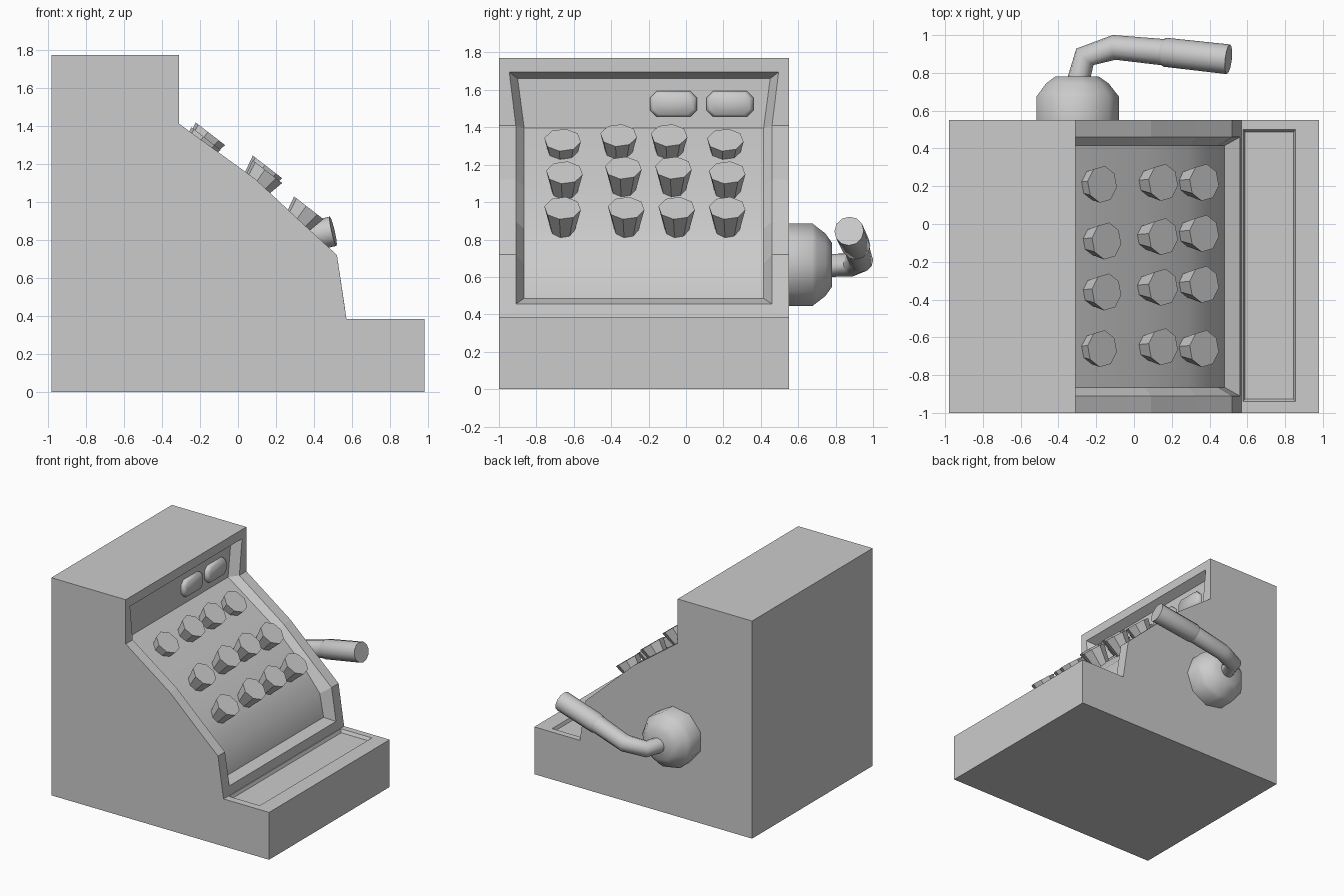
import bpy, bmesh
from math import sin, cos, pi, radians
from mathutils import Vector

if "Cube" in bpy.data.objects:
    bpy.data.objects.remove(bpy.data.objects["Cube"])


def finish(name, bm, smooth=None):
    bmesh.ops.remove_doubles(bm, verts=bm.verts, dist=0.0005)
    bmesh.ops.recalc_face_normals(bm, faces=bm.faces)
    me = bpy.data.meshes.new(name)
    bm.to_mesh(me)
    bm.free()
    ob = bpy.data.objects.new(name, me)
    bpy.context.collection.objects.link(ob)
    if smooth:
        bpy.ops.object.select_all(action='DESELECT')
        ob.select_set(True)
        bpy.context.view_layer.objects.active = ob
        bpy.ops.object.shade_smooth_by_angle(angle=radians(smooth))
    return ob


def loft(bm, rings):
    # bridges closed rings of equal length and caps both ends
    rows = [[bm.verts.new(p) for p in r] for r in rings]
    n = len(rows[0])
    for a, b in zip(rows, rows[1:]):
        for i in range(n):
            j = (i + 1) % n
            bm.faces.new((a[i], a[j], b[j], b[i]))
    bm.faces.new(rows[0][::-1])
    bm.faces.new(rows[-1])


def ring(centre, axis, r, n, up=Vector((0, 0, 1)), turn=0.0):
    axis = axis.normalized()
    u = axis.cross(up).normalized()
    v = u.cross(axis)
    return [centre + r * (cos(turn + 2 * pi * i / n) * u + sin(turn + 2 * pi * i / n) * v)
            for i in range(n)]


# Housing: side profile with a sunken, curved key panel
Y0, Y1 = -1.0, 0.55
edge = [(-.31, 1.77), (-.31, 1.41), (.09, 1.12), (.33, .895), (.52, .72), (.57, .385)]
rim = [(-.31, 1.695), (-.31, 1.41), (.09, 1.12), (.33, .895), (.52, .72), (.56, .455)]
floor = [(-.38, 1.66), (-.38, 1.395), (.06, 1.085), (.29, .86), (.445, .67), (.48, .485)]
bm = bmesh.new()
rows = []
for i, (e, r, f) in enumerate(zip(edge, rim, floor)):
    w = 0.035 if i == 0 else 0.0        # opening flares at the top
    cols = [(e, Y0), (r, -.91 - w), (f, -.865 - w), (f, .415 + w), (r, .46 + w), (e, Y1)]
    rows.append([bm.verts.new((p[0], y, p[1])) for p, y in cols])
for i, (a, b) in enumerate(zip(rows, rows[1:])):
    for c in range(5):
        face = bm.faces.new((a[c], a[c + 1], b[c + 1], b[c]))
        face.smooth = c == 2 and i > 0
for r in (rows[0], rows[-1]):
    bm.faces.new((r[0], r[1], r[4], r[5]))
    bm.faces.new((r[1], r[2], r[3], r[4]))
outer = [(.98, .385), (.98, 0), (-.98, 0), (-.98, 1.77)]
left = [r[0] for r in rows] + [bm.verts.new((x, Y0, z)) for x, z in outer]
right = [r[5] for r in rows] + [bm.verts.new((x, Y1, z)) for x, z in outer]
bm.faces.new(left)
bm.faces.new(right)
for i in range(6, 10):
    if i < 9:
        bm.faces.new((left[i], left[i + 1], right[i + 1], right[i]))
bm.faces.new((left[9], left[0], right[0], right[9]))

# Shallow tray in the drawer top
corners = [left[5], left[6], right[6], right[5]]
def rect(x0, x1, y0, y1, z):
    return [bm.verts.new(p) for p in ((x0, y0, z), (x1, y0, z), (x1, y1, z), (x0, y1, z))]
lip = rect(.577, .855, -.94, .50, .385)
base = rect(.587, .845, -.927, .487, .36)
for a, b in ((corners, lip), (lip, base)):
    for i in range(4):
        j = (i + 1) % 4
        bm.faces.new((a[i], a[j], b[j], b[i]))
bm.faces.new(base)
finish("housing", bm)

# Keys: tapered octagons tilted with the panel
normal = Vector((.61, 0, .79))
key_rows = [
    [(-.168, -.66, 1.332), (-.145, -.36, 1.357), (-.145, -.09, 1.357), (-.168, .21, 1.332)],
    [(.155, -.65, 1.158), (.155, -.335, 1.183), (.155, -.067, 1.183), (.155, .22, 1.158)],
    [(.372, -.66, .968), (.372, -.32, .968), (.372, -.05, .968), (.372, .22, .968)],
]
for r, row in enumerate(key_rows):
    for k, pos in enumerate(row):
        top = Vector(pos)
        bm = bmesh.new()
        loft(bm, [ring(top - normal * .155, normal, .064, 8, turn=.17),
                  ring(top, normal, .099, 8, turn=.17)])
        finish(f"key_{r + 1}_{k + 1}", bm)

# Display windows: chamfered pads
for k, y in enumerate((-.067, .235)):
    bm = bmesh.new()
    rings = []
    for x, s in ((-.40, 1), (-.36, 1), (-.342, .84)):
        hw, hh, c = .126 * s, .068 * s, .035 * s
        pts = [(hw, hh - c), (hw - c, hh), (c - hw, hh), (-hw, hh - c),
               (-hw, c - hh), (c - hw, -hh), (hw - c, -hh), (hw, c - hh)]
        rings.append([Vector((x, y + a, 1.525 + b)) for a, b in pts])
    loft(bm, rings)
    finish(f"display_window_{k + 1}", bm, 50)

# Crank hub on the side
bm = bmesh.new()
Y = Vector((0, 1, 0))
loft(bm, [ring(Vector((-.305, y, .665)), Y, r, 9)
          for y, r in ((.54, .225), (.675, .225), (.70, .205), (.745, .17), (.78, .12))])
finish("crank_hub", bm, 50)


def tube(name, pts, radii, n):
    pts = [Vector(p) for p in pts]
    rings = []
    for i, p in enumerate(pts):
        t = Vector()
        if i > 0:
            t += (p - pts[i - 1]).normalized()
        if i < len(pts) - 1:
            t += (pts[i + 1] - p).normalized()
        rings.append(ring(p, t, radii[i], n))
    bm = bmesh.new()
    loft(bm, rings)
    finish(name, bm, 50)


# Crank arm and thicker grip
tube("crank_arm", [(-.30, .74, .66), (-.26, .885, .665), (-.105, .935, .69), (.17, .908, .768)],
     [.06, .063, .066, .07], 12)
tube("crank_grip", [(.145, .911, .762), (.165, .909, .767), (.5, .872, .845)],
     [.066, .077, .079], 12)
